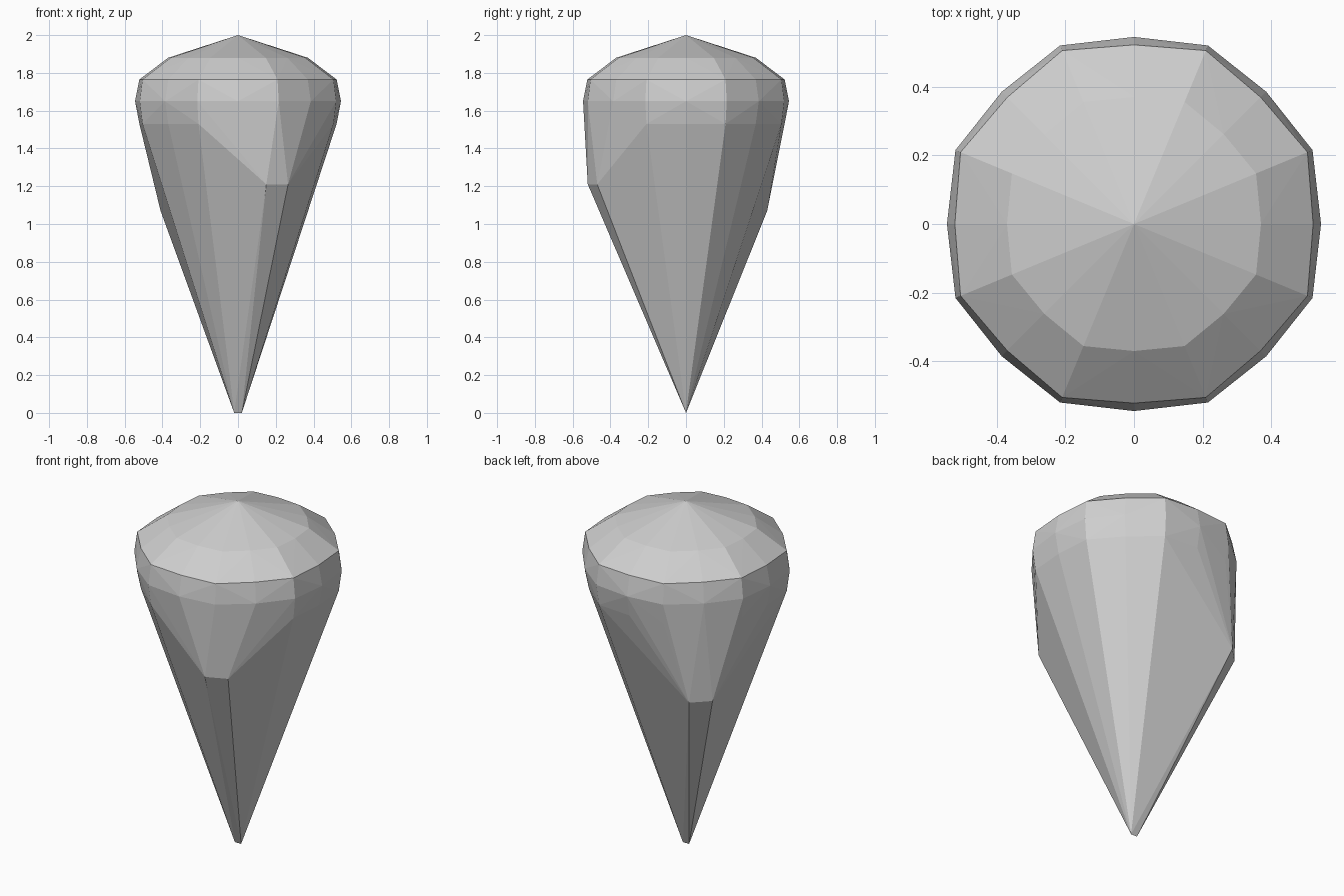
import bpy, bmesh, math

if "Cube" in bpy.data.objects:
    bpy.data.objects.remove(bpy.data.objects["Cube"])

mat = bpy.data.materials.new("light grey")
mat.diffuse_color = (0.62, 0.62, 0.62, 1)
mat.use_nodes = True
mat.node_tree.nodes["Principled BSDF"].inputs["Base Color"].default_value = mat.diffuse_color

bm = bmesh.new()

# Rounded cap: 16-sided rings, every second corner slightly further out
rings = [(1.88, 0.37, 0.385), (1.765, 0.522, 0.547),
         (1.65, 0.545, 0.563), (1.53, 0.522, 0.547)]
for z, r_even, r_odd in rings:
    for i in range(16):
        a = math.radians(22.5 * i)
        r = r_odd if i % 2 else r_even
        bm.verts.new((r * math.cos(a), r * math.sin(a), z))
bm.verts.new((0, 0, 2))

# Two drips hanging down the sides, and the narrow tip
for p in [(0.15, -0.52, 1.21), (0.265, -0.47, 1.21),
          (-0.41, 0.34, 1.07), (-0.32, 0.43, 1.07),
          (-0.02, 0, 0), (0.02, 0, 0)]:
    bm.verts.new(p)

# Flat-faceted skin around everything
res = bmesh.ops.convex_hull(bm, input=bm.verts[:])
junk = {g for g in res["geom_interior"] + res["geom_unused"]
        if isinstance(g, bmesh.types.BMVert)}
if junk:
    bmesh.ops.delete(bm, geom=list(junk), context='VERTS')
bmesh.ops.recalc_face_normals(bm, faces=bm.faces[:])

mesh = bpy.data.meshes.new("cone_shell")
bm.to_mesh(mesh)
bm.free()
mesh.materials.append(mat)
obj = bpy.data.objects.new("cone_shell", mesh)
bpy.context.collection.objects.link(obj)
